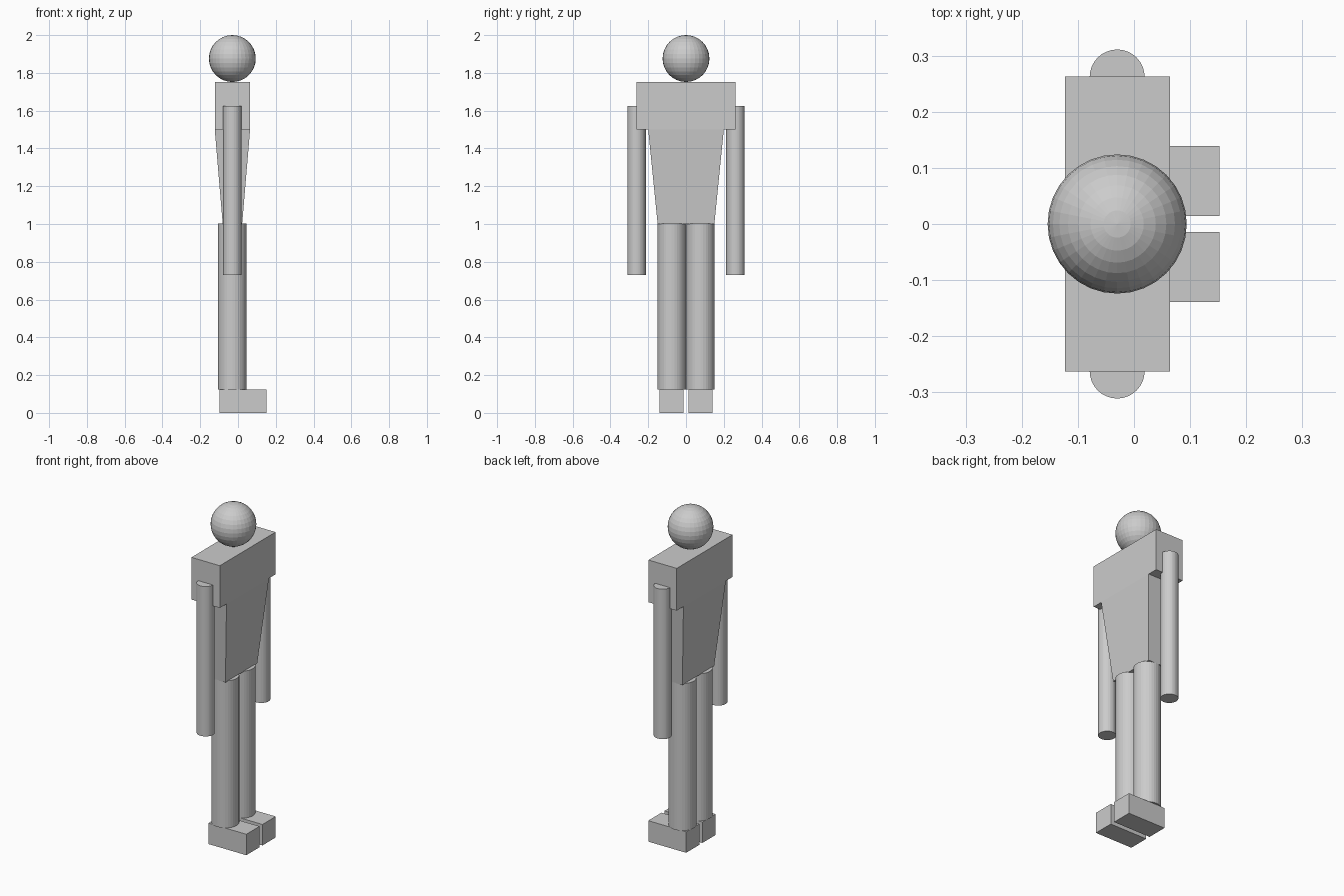
import bpy
import bmesh

cube = bpy.data.objects.get("Cube")
if cube:
    bpy.data.objects.remove(cube, do_unlink=True)

AXIS_X = -0.03  # body centre line; the figure faces +x

grey = bpy.data.materials.new("plain grey")
grey.use_nodes = True
colour = (0.6, 0.6, 0.6, 1)
grey.diffuse_color = colour
grey.node_tree.nodes["Principled BSDF"].inputs["Base Color"].default_value = colour


def finish(name, bm):
    mesh = bpy.data.meshes.new(name)
    bm.to_mesh(mesh)
    bm.free()
    mesh.materials.append(grey)
    obj = bpy.data.objects.new(name, mesh)
    bpy.context.collection.objects.link(obj)
    return obj


def box(name, x, y, z, taper=(1, 1)):
    """Box between (min, max) pairs; taper scales the bottom face."""
    bm = bmesh.new()
    bmesh.ops.create_cube(bm, size=1)
    for v in bm.verts:
        sx, sy = taper if v.co.z < 0 else (1, 1)
        v.co.x = sum(x) / 2 + v.co.x * (x[1] - x[0]) * sx
        v.co.y = sum(y) / 2 + v.co.y * (y[1] - y[0]) * sy
        v.co.z = sum(z) / 2 + v.co.z * (z[1] - z[0])
    return finish(name, bm)


def limb(name, y, radius, bottom, top):
    bm = bmesh.new()
    bmesh.ops.create_cone(bm, cap_ends=True, segments=32, radius1=radius,
                          radius2=radius, depth=top - bottom)
    bmesh.ops.translate(bm, verts=bm.verts, vec=(AXIS_X, y, (top + bottom) / 2))
    return finish(name, bm)


# Head
bm = bmesh.new()
bmesh.ops.create_uvsphere(bm, u_segments=32, v_segments=16, radius=0.124)
bmesh.ops.translate(bm, verts=bm.verts, vec=(AXIS_X, 0, 1.876))
finish("head", bm)

# Shoulder block and tapered torso
box("shoulders", (-0.123, 0.064), (-0.263, 0.263), (1.5, 1.752))
box("torso", (-0.123, 0.064), (-0.2, 0.2), (1.0, 1.5), taper=(0.55, 0.75))

# Paired arms, legs and feet
for side, s in (("left", 1), ("right", -1)):
    limb(side + "_arm", s * 0.262, 0.049, 0.73, 1.625)
    limb(side + "_leg", s * 0.076, 0.075, 0.125, 1.003)
    box(side + "_foot", (-0.098, 0.152), sorted((s * 0.014, s * 0.139)), (0, 0.125))
